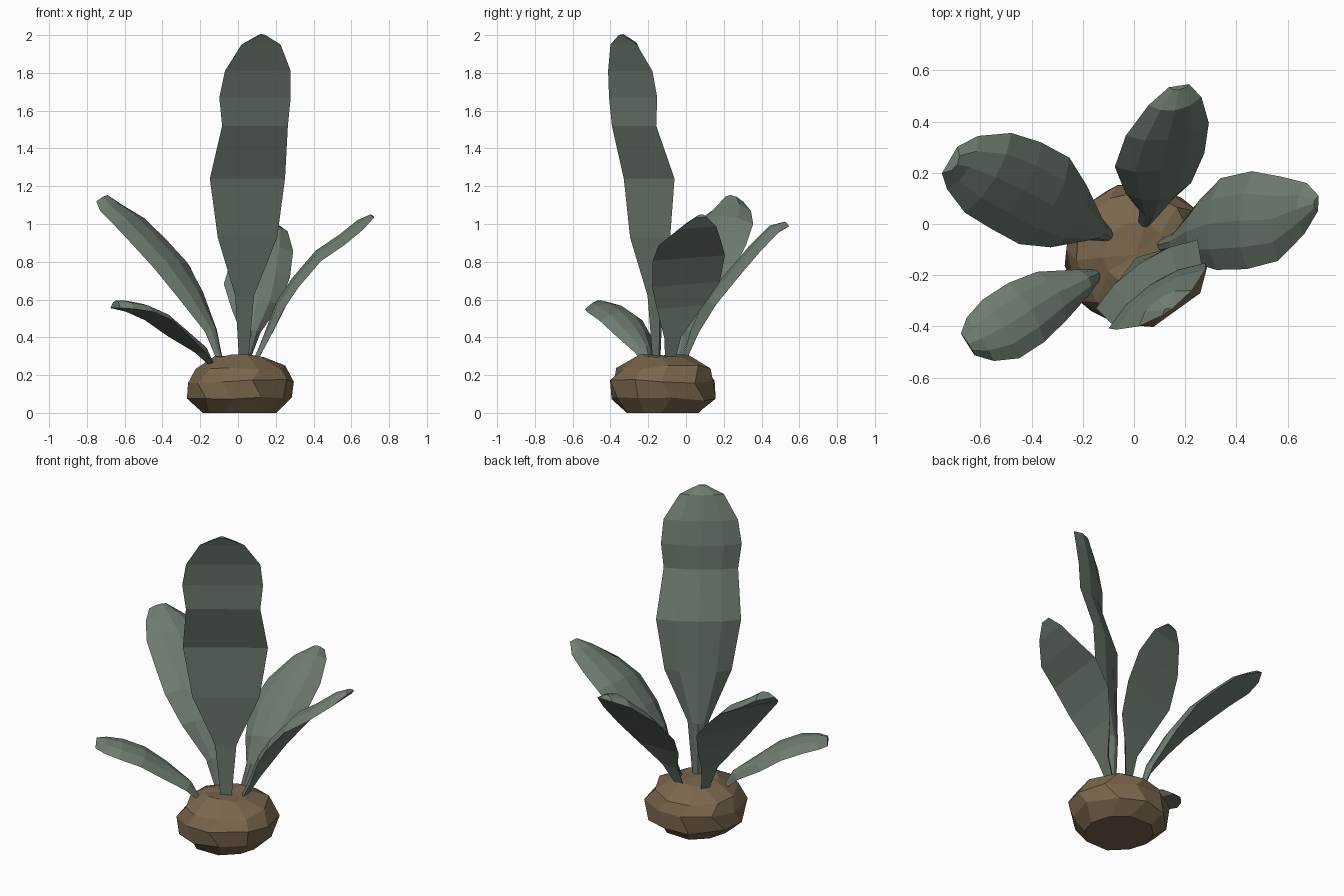
import bpy, math, random
from mathutils import Vector

random.seed(4)


def material(name, rgb):
    m = bpy.data.materials.new(name)
    m.diffuse_color = (*rgb, 1)
    return m


GREEN = material("dull_leaf_green", (0.156, 0.202, 0.162))
BROWN = material("bulb_brown", (0.195, 0.135, 0.074))


def make_object(name, verts, faces, mat):
    me = bpy.data.meshes.new(name)
    me.from_pydata(verts, [], faces)
    me.materials.append(mat)
    ob = bpy.data.objects.new(name, me)
    bpy.context.collection.objects.link(ob)
    return ob


def bridge(rings, n):
    """Quads between successive closed rings of n points."""
    return [(r * n + i, r * n + (i + 1) % n, (r + 1) * n + (i + 1) % n, (r + 1) * n + i)
            for r in range(rings - 1) for i in range(n)]


def leaf(name, across, stations, dome=0.055):
    """Blade with a flat outer face and a faceted dome on the inner face.
    Each station is centre x, y, z and half-width."""
    w = Vector(across).normalized()
    pts = [Vector(s[:3]) for s in stations]
    verts = []
    for k, s in enumerate(stations):
        t = pts[min(k + 1, len(pts) - 1)] - pts[max(k - 1, 0)]
        n = t.cross(w).normalized()
        d = min(dome, s[3] * 0.8)
        for u, h in ((-1, 0), (-0.55, 0.75), (0, 1), (0.55, 0.75), (1, 0)):
            verts.append(pts[k] + w * (u * s[3]) + n * (h * d))
    c, last = 5, (len(pts) - 1) * 5
    faces = bridge(len(pts), c)
    faces += [tuple(reversed(range(c))), tuple(range(last, last + c))]
    return make_object(name, verts, faces, GREEN)


# Tall upright leaf
leaf("tall_leaf", (0.83, 0.56, 0), [
    (0.03, -0.16, 0.28, 0.03), (0.035, -0.17, 0.62, 0.06), (0.05, -0.19, 0.93, 0.19),
    (0.05, -0.195, 1.24, 0.24), (0.09, -0.275, 1.52, 0.21), (0.09, -0.28, 1.67, 0.228),
    (0.105, -0.295, 1.81, 0.21), (0.122, -0.33, 1.95, 0.125), (0.13, -0.345, 2.0, 0.02)], 0.05)

# Back leaf
leaf("back_leaf", (-0.97, -0.15, -0.1), [
    (0.04, 0.0, 0.28, 0.025), (0.07, 0.06, 0.42, 0.05), (0.095, 0.14, 0.56, 0.13),
    (0.1, 0.25, 0.7, 0.178), (0.13, 0.37, 0.84, 0.165), (0.16, 0.48, 0.95, 0.105),
    (0.175, 0.54, 0.985, 0.04)])

# Right leaf
leaf("right_leaf", (0.05, 1, 0.08), [
    (0.1, -0.085, 0.27, 0.025), (0.17, -0.07, 0.4, 0.045), (0.25, -0.03, 0.56, 0.125),
    (0.33, 0.0, 0.68, 0.18), (0.45, 0.015, 0.82, 0.192), (0.57, 0.02, 0.9, 0.165),
    (0.67, 0.06, 0.98, 0.1), (0.72, 0.08, 1.035, 0.03)])

# Back left leaf
leaf("back_left_leaf", (-0.5, -0.86, 0), [
    (-0.1, -0.045, 0.28, 0.025), (-0.15, -0.02, 0.43, 0.05), (-0.255, 0.03, 0.62, 0.14),
    (-0.35, 0.09, 0.77, 0.195), (-0.46, 0.15, 0.89, 0.195), (-0.57, 0.2, 1.0, 0.18),
    (-0.67, 0.24, 1.07, 0.12), (-0.72, 0.25, 1.12, 0.06)])

# Low front left leaf
leaf("front_left_leaf", (0.53, -0.85, 0), [
    (-0.14, -0.195, 0.25, 0.02), (-0.2, -0.225, 0.32, 0.055), (-0.32, -0.28, 0.41, 0.11),
    (-0.42, -0.345, 0.49, 0.135), (-0.52, -0.41, 0.535, 0.135), (-0.6, -0.45, 0.55, 0.1),
    (-0.65, -0.47, 0.555, 0.05)], 0.045)

# Rough faceted bulb: stacked uneven rings
SIDES = 10
levels = [(0, 0.2), (0.075, 0.275), (0.165, 0.285), (0.24, 0.245), (0.3, 0.13)]
verts = []
for k, (z, r) in enumerate(levels):
    for i in range(SIDES):
        a = math.tau * (i + 0.3 * (k % 2) + random.uniform(-0.15, 0.15)) / SIDES
        rr = r * random.uniform(0.96, 1.04)
        zz = z + (random.uniform(-0.012, 0.012) if z else 0)
        verts.append((0.01 + rr * math.cos(a), -0.12 + rr * math.sin(a), zz))
verts.append((0.01, -0.12, 0.305))
top, last = len(verts) - 1, (len(levels) - 1) * SIDES
faces = bridge(len(levels), SIDES) + [tuple(reversed(range(SIDES)))]
faces += [(last + i, last + (i + 1) % SIDES, top) for i in range(SIDES)]
make_object("bulb", verts, faces, BROWN)
